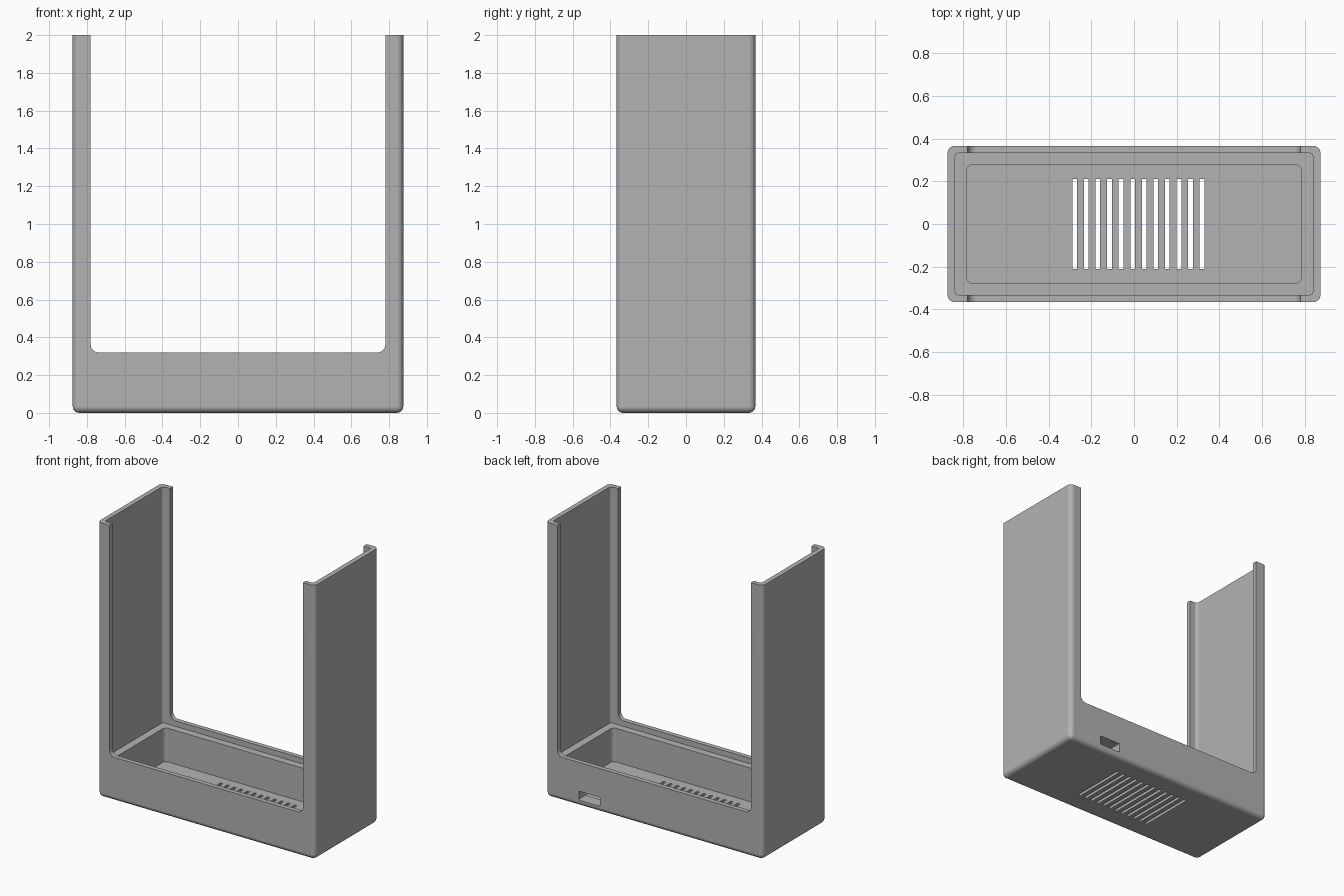
import bpy, bmesh, math
from mathutils import Vector

if "Cube" in bpy.data.objects:
    bpy.data.objects.remove(bpy.data.objects["Cube"], do_unlink=True)

grey = bpy.data.materials.new("matte grey")
grey.use_nodes = True
colour = (0.45, 0.45, 0.45, 1)
grey.diffuse_color = colour
grey.node_tree.nodes["Principled BSDF"].inputs["Base Color"].default_value = colour


def box(name, low, high, radius=0, axis="z", round_bottom=False):
    """Box between two corners, with the edges along one axis rounded."""
    low, high = Vector(low), Vector(high)
    bm = bmesh.new()
    bmesh.ops.create_cube(bm, size=1)
    for v in bm.verts:
        v.co = (low + high) / 2 + v.co * (high - low)
    if radius:
        i = "xyz".index(axis)
        edges = []
        for e in bm.edges:
            a, b = (v.co for v in e.verts)
            at_bottom = max(a.z, b.z) < low.z + 0.001
            if abs(a[i] - b[i]) > 0.001 or (round_bottom and at_bottom):
                edges.append(e)
        bmesh.ops.bevel(bm, geom=edges, offset=radius, segments=6,
                        profile=0.5, affect="EDGES", clamp_overlap=True)
    mesh = bpy.data.meshes.new(name)
    bm.to_mesh(mesh)
    bm.free()
    mesh.materials.append(grey)
    obj = bpy.data.objects.new(name, mesh)
    bpy.context.collection.objects.link(obj)
    return obj


def cut(target, cutter):
    """Subtract the cutter for good and remove it."""
    mod = target.modifiers.new("cut", "BOOLEAN")
    mod.operation, mod.solver, mod.object = "DIFFERENCE", "EXACT", cutter
    bpy.context.view_layer.objects.active = target
    bpy.ops.object.modifier_apply(modifier=mod.name)
    bpy.data.objects.remove(cutter, do_unlink=True)


X, Y, TOP = 0.875, 0.367, 2.0
above = TOP + 0.2

# Outer shell, rounded along the uprights and the base
shell = box("enclosure_shell", (-X, -Y, 0), (X, Y, TOP), 0.035, round_bottom=True)

# Upper cavity resting on a ledge, then the deeper tray below it
cut(shell, box("upper_cavity", (-0.84, -0.333, 0.28), (0.84, 0.333, above), 0.02))
cut(shell, box("lower_tray", (-0.785, -0.279, 0.035), (0.785, 0.279, above), 0.03))

# Tall opening through the front and back
cut(shell, box("window", (-0.78, -1, 0.32), (0.78, 1, above), 0.042, axis="y"))

# Cable port in the back
cut(shell, box("cable_port", (0.435, 0.2, 0.045), (0.605, 0.5, 0.11), 0.006, axis="y"))

# Row of floor vents
for i in range(12):
    x = -0.278 + i * 0.0543
    cut(shell, box("vent", (x - 0.011, -0.212, -0.1), (x + 0.011, 0.212, 0.15)))

# Smooth rounds with crisp flat faces
bpy.ops.object.select_all(action="DESELECT")
shell.select_set(True)
bpy.context.view_layer.objects.active = shell
bpy.ops.object.shade_smooth_by_angle(angle=math.radians(30))
normals = shell.modifiers.new("flat face normals", "WEIGHTED_NORMAL")
normals.keep_sharp = True
